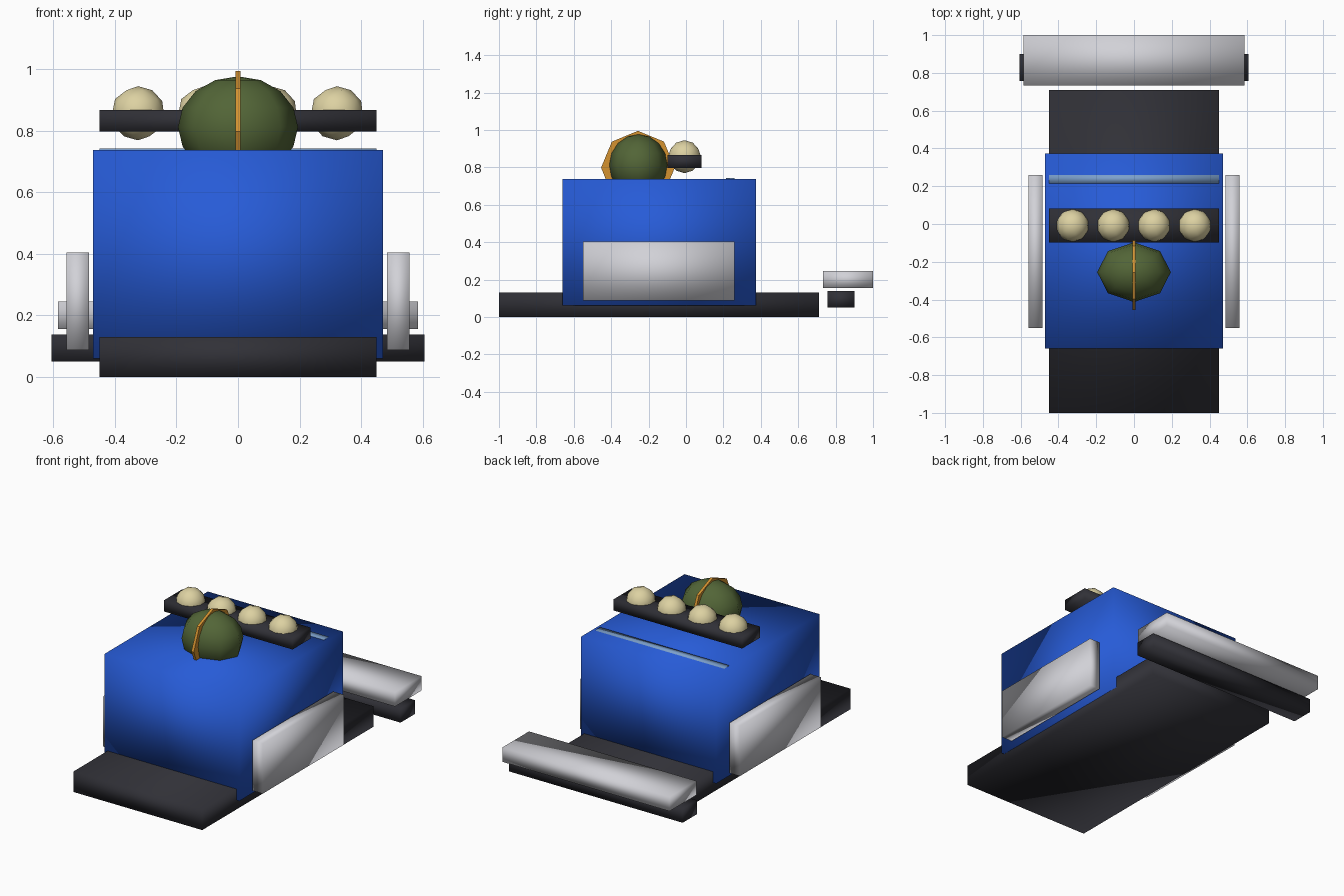
import bpy
import math

if "Cube" in bpy.data.objects:
    bpy.data.objects.remove(bpy.data.objects["Cube"])


def material(name, color):
    m = bpy.data.materials.new(name)
    m.diffuse_color = (*color, 1)
    m.use_nodes = True
    m.node_tree.nodes["Principled BSDF"].inputs["Base Color"].default_value = m.diffuse_color
    return m


BLUE = material("blue paint", (0.02, 0.105, 0.68))
SILVER = material("silver", (0.64, 0.64, 0.68))
DARK = material("dark grey", (0.03, 0.03, 0.038))
CREAM = material("cream lamp", (0.72, 0.64, 0.36))
OLIVE = material("olive green", (0.085, 0.13, 0.038))
ORANGE = material("orange", (0.66, 0.29, 0.03))
GLASS = material("pale blue", (0.2, 0.35, 0.6))


def finish(name, mat):
    ob = bpy.context.object
    ob.name = name
    ob.data.materials.append(mat)
    bpy.ops.object.transform_apply(location=False, rotation=True, scale=True)
    bpy.ops.object.shade_smooth()
    return ob


def box(name, mat, x, y, z):
    """Box from (min, max) pairs on each axis."""
    spans = (x, y, z)
    bpy.ops.mesh.primitive_cube_add(size=1, location=[(a + b) / 2 for a, b in spans])
    bpy.context.object.scale = [b - a for a, b in spans]
    return finish(name, mat)


# Chassis and body
box("base_slab", DARK, (-0.45, 0.45), (-1, 0.71), (0, 0.13))
box("body", BLUE, (-0.472, 0.472), (-0.66, 0.373), (0.06, 0.737))
box("roof_strip", GLASS, (-0.45, 0.45), (0.215, 0.26), (0.715, 0.742))

# Side panels
for side, label in ((-1, "left"), (1, "right")):
    box("side_panel_" + label, SILVER, sorted((side * 0.485, side * 0.558)),
        (-0.55, 0.26), (0.087, 0.404))

# Rear wing and its lower bar
box("rear_wing", SILVER, (-0.585, 0.585), (0.733, 1), (0.155, 0.245))
box("rear_bar", DARK, (-0.607, 0.607), (0.757, 0.9), (0.05, 0.138))

# Light bar with four lamps
box("light_bar", DARK, (-0.45, 0.45), (-0.098, 0.082), (0.797, 0.867))
for i in range(4):
    bpy.ops.mesh.primitive_ico_sphere_add(
        subdivisions=2, radius=0.088, location=(-0.325 + i * 0.2155, -0.008, 0.857))
    finish("lamp_%d" % (i + 1), CREAM)

# Helmet dome and its thin crest disc
bpy.ops.mesh.primitive_uv_sphere_add(segments=8, ring_count=8, radius=1,
                                     location=(0, -0.255, 0.812))
bpy.context.object.scale = (0.195, 0.158, 0.165)
finish("helmet", OLIVE)
bpy.ops.mesh.primitive_cylinder_add(vertices=8, radius=0.197, depth=0.017,
                                    location=(0, -0.257, 0.798),
                                    rotation=(0, math.pi / 2, 0))
finish("helmet_crest", ORANGE)
bpy.ops.object.shade_smooth_by_angle()
